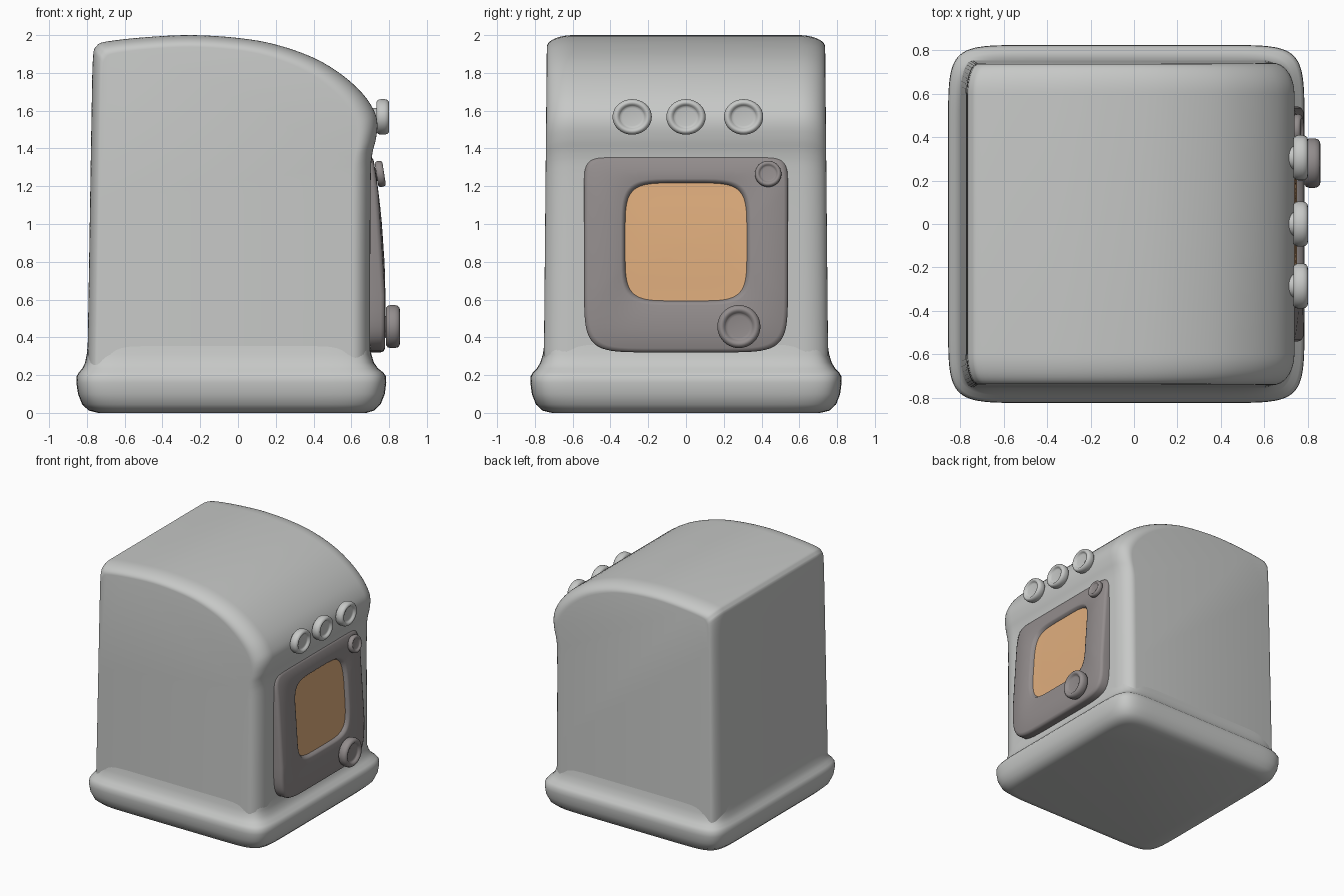
import bpy, bmesh
from math import sin, cos, pi, radians
from mathutils import Matrix, Vector

if "Cube" in bpy.data.objects:
    bpy.data.objects.remove(bpy.data.objects["Cube"], do_unlink=True)


def material(name, rgb):
    m = bpy.data.materials.new(name)
    m.use_nodes = True
    col = (*rgb, 1)
    m.diffuse_color = col
    node = m.node_tree.nodes["Principled BSDF"]
    node.inputs["Base Color"].default_value = col
    node.inputs["Roughness"].default_value = 0.6
    return m


LIGHT = material("light grey", (0.57, 0.58, 0.57))
DARK = material("warm dark grey", (0.29, 0.265, 0.265))
ORANGE = material("soft orange", (0.74, 0.42, 0.205))


def loft(name, rings, mats, angle=40, paint_from=None):
    """Skin closed rings of equal length and cap both ends."""
    bm = bmesh.new()
    loops = [[bm.verts.new(p) for p in ring] for ring in rings]
    for k, (a, b) in enumerate(zip(loops, loops[1:])):
        for i in range(len(a)):
            j = (i + 1) % len(a)
            f = bm.faces.new((a[i], a[j], b[j], b[i]))
            f.material_index = int(paint_from is not None and k >= paint_from)
    bm.faces.new(loops[0][::-1])
    bm.faces.new(loops[-1]).material_index = int(paint_from is not None)
    bmesh.ops.recalc_face_normals(bm, faces=bm.faces)
    me = bpy.data.meshes.new(name)
    bm.to_mesh(me)
    bm.free()
    for m in mats:
        me.materials.append(m)
    ob = bpy.data.objects.new(name, me)
    bpy.context.collection.objects.link(ob)
    bpy.ops.object.select_all(action="DESELECT")
    ob.select_set(True)
    bpy.context.view_layer.objects.active = ob
    bpy.ops.object.shade_smooth_by_angle(angle=radians(angle))
    return ob


def squircle(hu, hv, n, count=64, n_low=None):
    """Rounded rectangle; n_low gives the lower half softer corners."""
    pts = []
    for i in range(count):
        t = 2 * pi * (i + 0.5) / count
        c, s = cos(t), sin(t)
        e = 2 / (n_low if n_low and s < 0 else n)
        pts.append((hu * abs(c) ** e * (1 if c > 0 else -1),
                    hv * abs(s) ** e * (1 if s > 0 else -1)))
    return pts


def spline(pts, steps=4):
    """Smooth open curve through the points."""
    out = []
    p = [Vector(q) for q in [pts[0], *pts, pts[-1]]]
    for a, b, c, d in zip(p, p[1:], p[2:], p[3:]):
        for i in range(steps):
            t = i / steps
            out.append(b + (c - a) * t / 2 + (2 * a - 5 * b + 4 * c - d) * t * t / 2
                       + (3 * b - a - 3 * c + d) * t ** 3 / 2)
    return out + [p[-1]]


# Body: side profile carried across the width, shrinking at both rounded sides
profile = spline([(-0.80, 0.1), (-0.795, 0.4), (-0.785, 1.0), (-0.775, 1.6), (-0.768, 1.88),
                  (-0.75, 1.94), (-0.70, 1.965), (-0.5, 1.988), (-0.25, 2.0), (0, 1.985),
                  (0.2, 1.95), (0.4, 1.88), (0.55, 1.79), (0.66, 1.69), (0.72, 1.6),
                  (0.738, 1.53), (0.73, 1.45), (0.711, 1.37), (0.703, 1.25), (0.70, 0.8),
                  (0.70, 0.4), (0.70, 0.1)])
layers = []
for side in (-1, 1):
    angles = [radians(a) for a in range(0, 91, 10)]
    for a in (reversed(angles) if side < 0 else angles):
        shrink = 1 - cos(a)
        half = 0.61 + 0.145 * sin(a)
        layers.append([(-0.25 + (x + 0.25) * (1 - 0.1 * shrink),
                        side * half * (1 - 0.012 * z),
                        0.1 + (z - 0.1) * (1 - 0.033 * shrink)) for x, z in profile])
loft("body", layers, [LIGHT])

# Base: rounded plinth flaring out of the body
base = []
for z, x0, x1, hy in [(0, -0.74, 0.68, 0.71), (0.012, -0.79, 0.72, 0.76),
                      (0.045, -0.825, 0.755, 0.795), (0.1, -0.847, 0.777, 0.816),
                      (0.16, -0.856, 0.785, 0.824), (0.195, -0.854, 0.783, 0.822),
                      (0.215, -0.842, 0.768, 0.81), (0.235, -0.825, 0.742, 0.79),
                      (0.265, -0.81, 0.72, 0.772), (0.31, -0.801, 0.706, 0.758),
                      (0.38, -0.794, 0.698, 0.748)]:
    n = 11 + 3 * max(0, z - 0.2) / 0.18
    base.append([((x0 + x1) / 2 + u, v, z) for u, v in squircle((x1 - x0) / 2, hy, n, 96)])
loft("base", base, [LIGHT], 50)


# Door: bulged panel with a recessed window
def bulge(z):
    return 0.78 - 0.065 * (max(0, z - 0.6) / 0.76) ** 2


def door_ring(hy, hz, zc, n, n_low, depth=None):
    ring = [(y, zc + z) for y, z in squircle(hy, hz, n, 64, n_low)]
    return [(0.68 if depth is None else bulge(z) - depth, y, z) for y, z in ring]


door = [door_ring(0.54, 0.52, 0.84, 14, 7),
        door_ring(0.54, 0.52, 0.84, 14, 7, 0.024),
        door_ring(0.534, 0.514, 0.84, 14, 7, 0.009),
        door_ring(0.518, 0.498, 0.84, 14, 7, 0.001),
        door_ring(0.43, 0.42, 0.86, 9, 6, 0),
        door_ring(0.345, 0.335, 0.905, 5, 5, 0),
        door_ring(0.332, 0.322, 0.905, 5, 5, 0.006),
        door_ring(0.322, 0.312, 0.905, 5, 5, 0.03)]
for s in (0.95, 0.7, 0.4, 0.1):
    door.append(door_ring(0.322 * s, 0.312 * s, 0.905, 5, 5, 0.031))
loft("door_and_window", door, [DARK, ORANGE], 50, paint_from=7)


# Knobs: lathed discs with a dished face
def knob(name, x, y, z, ry, rz, thick, mat, tilt=0):
    shape = [(0.5, -0.5), (0.5, 0.02), (0.86, 0.02), (0.96, 0.14), (1, 0.35), (1, 0.65),
             (0.96, 0.86), (0.87, 0.98), (0.79, 1), (0.71, 0.95), (0.64, 0.82),
             (0.6, 0.76), (0.5, 0.73), (0.05, 0.72)]
    rings = [[(h * thick, r * ry * cos(2 * pi * i / 40), r * rz * sin(2 * pi * i / 40))
              for i in range(40)] for r, h in shape]
    ob = loft(name, rings, [mat], 50)
    ob.matrix_world = Matrix.Translation((x, y, z)) @ Matrix.Rotation(-radians(tilt), 4, "Y")


for label, y in (("right", -0.285), ("middle", 0), ("left", 0.305)):
    knob("upper_knob_" + label, 0.732, y, 1.567, 0.104, 0.094, 0.068, LIGHT)
knob("large_door_knob", 0.782, 0.28, 0.457, 0.114, 0.114, 0.075, DARK)
knob("small_door_knob", 0.732, 0.435, 1.262, 0.07, 0.069, 0.042, DARK, 9)
